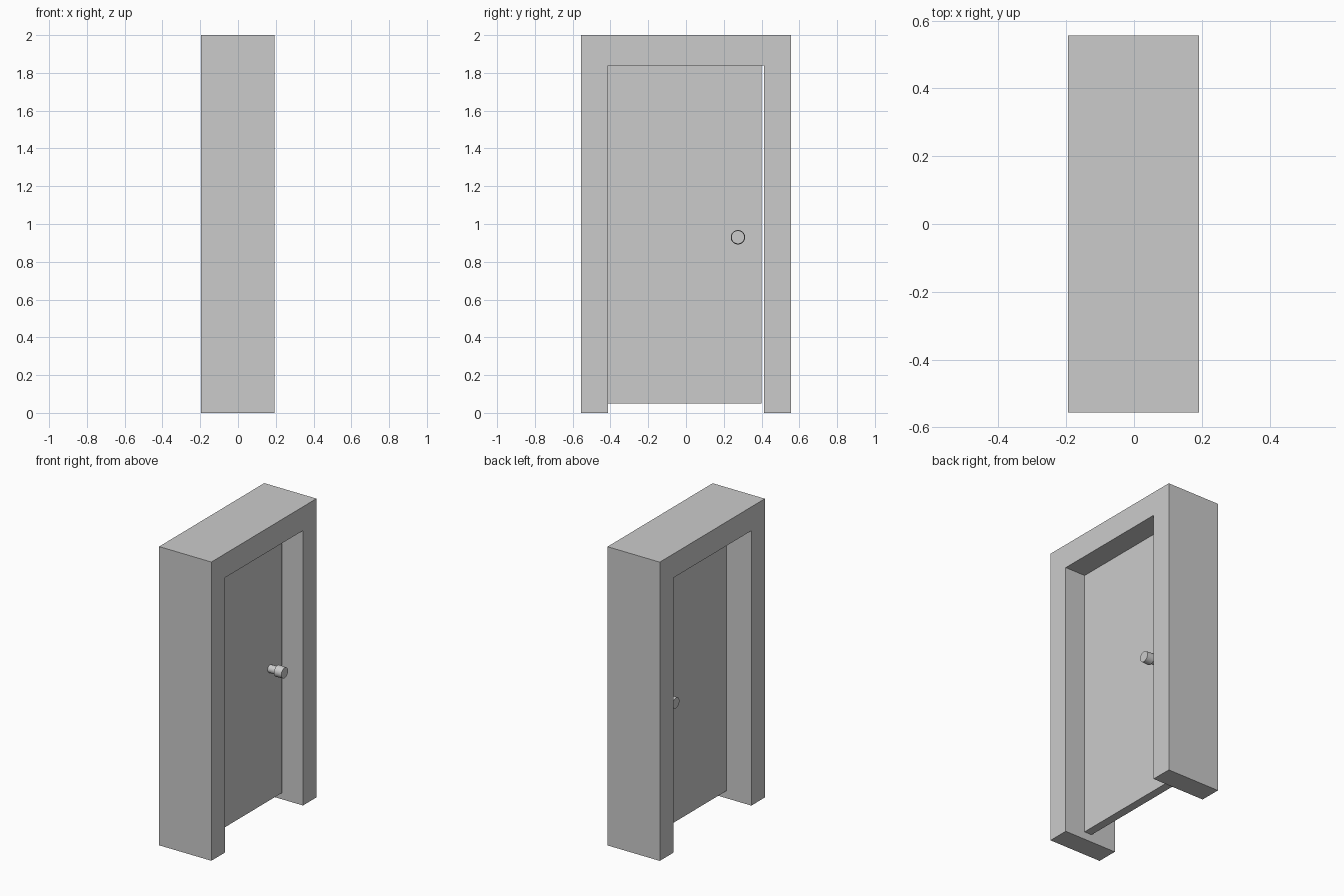
import bpy, bmesh, math

if "Cube" in bpy.data.objects:
    bpy.data.objects.remove(bpy.data.objects["Cube"])

X0, X1 = -0.195, 0.192      # frame depth
DOOR0, DOOR1 = -0.011, 0.045  # door leaf depth


def finish(name, bm):
    bmesh.ops.recalc_face_normals(bm, faces=bm.faces)
    mesh = bpy.data.meshes.new(name)
    bm.to_mesh(mesh)
    bm.free()
    obj = bpy.data.objects.new(name, mesh)
    bpy.context.collection.objects.link(obj)
    return obj


def extrude_outline(name, outline, x0, x1):
    """Extrude a (y, z) outline along x."""
    bm = bmesh.new()
    face = bm.faces.new([bm.verts.new((x0, y, z)) for y, z in outline])
    ext = bmesh.ops.extrude_face_region(bm, geom=[face], use_keep_orig=True)
    verts = [g for g in ext["geom"] if isinstance(g, bmesh.types.BMVert)]
    bmesh.ops.translate(bm, verts=verts, vec=(x1 - x0, 0, 0))
    return finish(name, bm)


def lathe_x(name, profile, x, y, z, direction, sides=32):
    """Spin an (offset, radius) profile around the x axis."""
    bm = bmesh.new()
    rings = []
    for d, r in profile:
        rings.append([bm.verts.new((x + direction * d,
                                    y + r * math.cos(2 * math.pi * i / sides),
                                    z + r * math.sin(2 * math.pi * i / sides)))
                      for i in range(sides)])
    for a, b in zip(rings, rings[1:]):
        for i in range(sides):
            j = (i + 1) % sides
            bm.faces.new((a[i], a[j], b[j], b[i]))
    bm.faces.new(rings[0])
    bm.faces.new(rings[-1])
    obj = finish(name, bm)
    bpy.ops.object.select_all(action='DESELECT')
    obj.select_set(True)
    bpy.context.view_layer.objects.active = obj
    bpy.ops.object.shade_smooth_by_angle(angle=math.radians(30))
    return obj


# Frame: an upside-down U
right_half = [(0.556, 2.0), (0.556, 0.0), (0.413, 0.0), (0.413, 1.84)]
left_half = [(-y, z) for y, z in reversed(right_half)]
extrude_outline("door_frame", right_half + left_half, X0, X1)

# Door leaf: small gap on the latch side and at the floor
extrude_outline("door_leaf", [(-0.412, 0.05), (0.40, 0.05), (0.40, 1.838), (-0.412, 1.838)],
                DOOR0, DOOR1)

# Matching knobs on both faces: thin stem, wider grip
knob = [(0.0, 0.026), (0.055, 0.026), (0.055, 0.038), (0.108, 0.035)]
lathe_x("front_knob", knob, DOOR1, 0.275, 0.93, 1)
lathe_x("back_knob", knob, DOOR0, 0.275, 0.93, -1)
